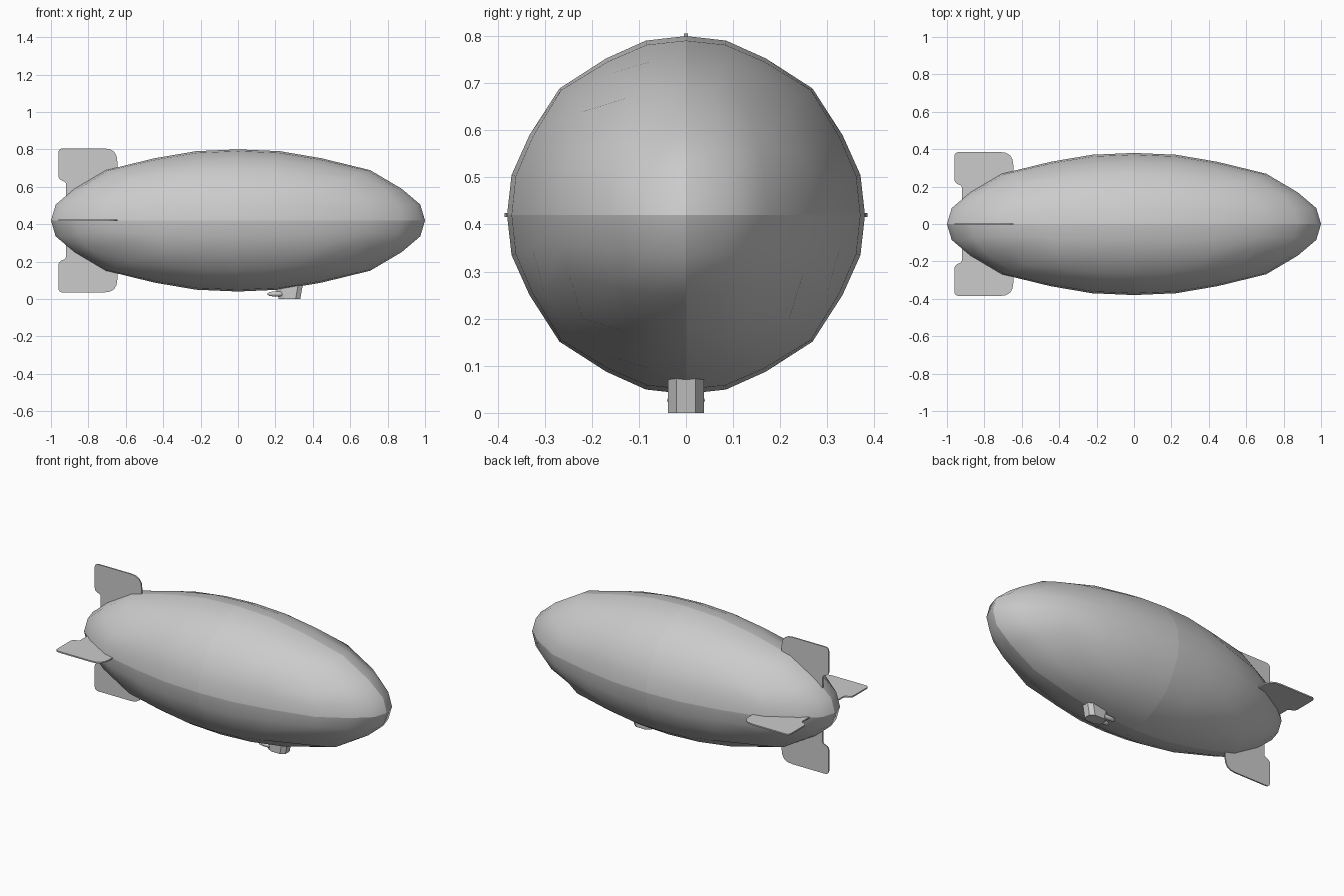
import bpy, bmesh, math
from mathutils import Vector, Matrix

if "Cube" in bpy.data.objects:
    bpy.data.objects.remove(bpy.data.objects["Cube"])

CZ = 0.42          # height of the hull axis
HULL = Vector((1.0, 0.38, 0.38))


def finish(bm, name):
    bmesh.ops.recalc_face_normals(bm, faces=bm.faces)
    mesh = bpy.data.meshes.new(name)
    bm.to_mesh(mesh)
    bm.free()
    ob = bpy.data.objects.new(name, mesh)
    bpy.context.collection.objects.link(ob)
    return ob


def loft(bm, rings):
    """Skin a list of equal-length rings and cap both ends."""
    loops = [[bm.verts.new(p) for p in r] for r in rings]
    n = len(loops[0])
    for a, b in zip(loops, loops[1:]):
        for i in range(n):
            bm.faces.new((a[i], a[(i + 1) % n], b[(i + 1) % n], b[i]))
    bm.faces.new(loops[0][::-1])
    bm.faces.new(loops[-1])


def rounded(points, steps=4):
    """2D outline with rounded corners; points are (x, y, radius)."""
    out = []
    for i, (x, y, r) in enumerate(points):
        p = Vector((x, y))
        if r == 0:
            out.append(p)
            continue
        a = (Vector(points[i - 1][:2]) - p).normalized() * r
        b = (Vector(points[(i + 1) % len(points)][:2]) - p).normalized() * r
        for k in range(steps + 1):
            t = k / steps
            out.append(p + a * (1 - t) ** 2 + b * t ** 2)
    return out


# Hull: coarse cube-sphere stretched to an ellipsoid, with seams on the centre planes
ts = [-1, -0.51, -0.23, 0, 0.23, 0.51, 1]
bm = bmesh.new()
for axis in range(3):
    for sign in (-1, 1):
        grid = []
        for u in ts:
            row = []
            for v in ts:
                p = Vector((0, 0, 0))
                p[axis], p[(axis + 1) % 3], p[(axis + 2) % 3] = sign, u, v
                p.normalize()
                if 0.51 in (abs(u), abs(v)):
                    p *= 0.982
                row.append(bm.verts.new(p * HULL))
            grid.append(row)
        for i in range(6):
            for j in range(6):
                bm.faces.new((grid[i][j], grid[i + 1][j],
                              grid[i + 1][j + 1], grid[i][j + 1]))
bmesh.ops.remove_doubles(bm, verts=bm.verts, dist=1e-4)
for f in bm.faces:
    f.smooth = True
for e in bm.edges:
    if any(all(abs(v.co[k]) < 1e-4 for v in e.verts) for k in range(3)):
        e.smooth = False
hull = finish(bm, "hull")
hull.location.z = CZ

# Four tail fins: one rounded outline turned about the hull axis
outline = rounded([(-0.645, 0.22, 0), (-0.645, 0.385, 0.07), (-0.96, 0.385, 0.025),
                   (-0.96, 0.22, 0.02), (-0.92, 0.205, 0.012), (-0.92, 0.09, 0),
                   (-0.80, 0.09, 0)])
for i, name in enumerate(("fin_top", "fin_left", "fin_bottom", "fin_right")):
    bm = bmesh.new()
    loft(bm, [[(p.x, y, p.y) for p in outline] for y in (-0.004, 0.004)])
    bm.transform(Matrix.Translation((0, 0, CZ)) @ Matrix.Rotation(i * math.pi / 2, 4, 'X'))
    finish(bm, name)


# Gondola: chamfered cabin with a sloping back
def plan(x0, x1, z):
    half = [(x1, 0.02), (x1 - 0.025, 0.038), (x0 + 0.03, 0.038), (x0, 0.02)]
    return [(x, y, z) for x, y in half] + [(x, -y, z) for x, y in half[::-1]]


bm = bmesh.new()
loft(bm, [plan(0.218, 0.333, 0), plan(0.195, 0.348, 0.085)])
finish(bm, "gondola")

# Engine pods on both sides of the cabin's rear
profile = [(0.158, 0.004), (0.168, 0.011), (0.19, 0.014), (0.225, 0.014), (0.245, 0.007)]
for side, name in ((-1, "engine_left"), (1, "engine_right")):
    bm = bmesh.new()
    loft(bm, [[(x, side * 0.026 + r * math.cos(a * math.pi / 5),
                0.027 + r * math.sin(a * math.pi / 5)) for a in range(10)]
              for x, r in profile])
    ob = finish(bm, name)
    bpy.ops.object.select_all(action='DESELECT')
    ob.select_set(True)
    bpy.context.view_layer.objects.active = ob
    bpy.ops.object.shade_smooth_by_angle(angle=math.radians(40))
